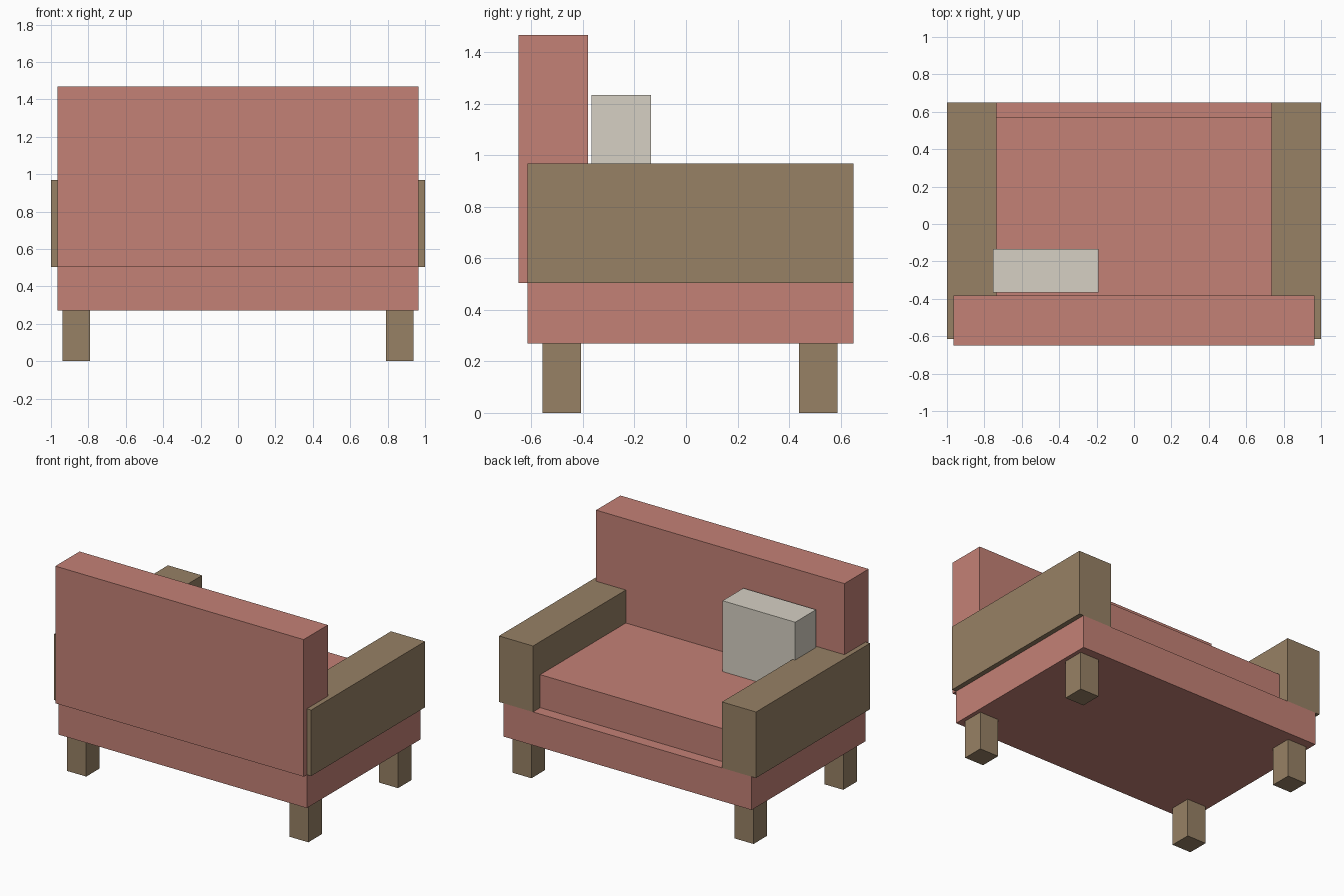
import bpy
import bmesh
from mathutils import Vector

if "Cube" in bpy.data.objects:
    bpy.data.objects.remove(bpy.data.objects["Cube"])


def material(name, color):
    mat = bpy.data.materials.new(name)
    mat.diffuse_color = (*color, 1)
    mat.use_nodes = True
    mat.node_tree.nodes["Principled BSDF"].inputs["Base Color"].default_value = mat.diffuse_color
    return mat


def box(name, x, y, z, mat):
    """Box from (min, max) ranges on each axis."""
    lo, hi = Vector((x[0], y[0], z[0])), Vector((x[1], y[1], z[1]))
    bm = bmesh.new()
    bmesh.ops.create_cube(bm, size=1)
    bmesh.ops.scale(bm, vec=hi - lo, verts=bm.verts)
    mesh = bpy.data.meshes.new(name)
    bm.to_mesh(mesh)
    bm.free()
    mesh.materials.append(mat)
    obj = bpy.data.objects.new(name, mesh)
    obj.location = (lo + hi) / 2
    bpy.context.collection.objects.link(obj)
    return obj


fabric = material("red_fabric", (0.55, 0.22, 0.18))
wood = material("brown_wood", (0.31, 0.22, 0.13))
linen = material("pale_linen", (0.67, 0.63, 0.55))

BASE_Z, ARM_Z, SEAT_Z = 0.27, 0.504, 0.736

# Upholstered base, seat cushion and backrest
box("base", (-0.966, 0.966), (-0.615, 0.65), (BASE_Z, ARM_Z), fabric)
box("seat_cushion", (-0.735, 0.735), (-0.381, 0.57), (ARM_Z, SEAT_Z), fabric)
box("backrest", (-0.966, 0.966), (-0.65, -0.381), (ARM_Z, 1.468), fabric)

# Loose pillow
box("pillow", (-0.755, -0.19), (-0.366, -0.135), (SEAT_Z, 1.234), linen)

# Armrests and legs, mirrored left and right
for side, s in (("left", -1), ("right", 1)):
    box(f"{side}_armrest", sorted((s * 0.735, s * 1.0)), (-0.615, 0.65), (ARM_Z, 0.968), wood)
    for end, y in (("front", -0.483), ("back", 0.514)):
        box(f"{end}_{side}_leg", sorted((s * 0.79, s * 0.938)), (y - 0.075, y + 0.075), (0, BASE_Z), wood)
